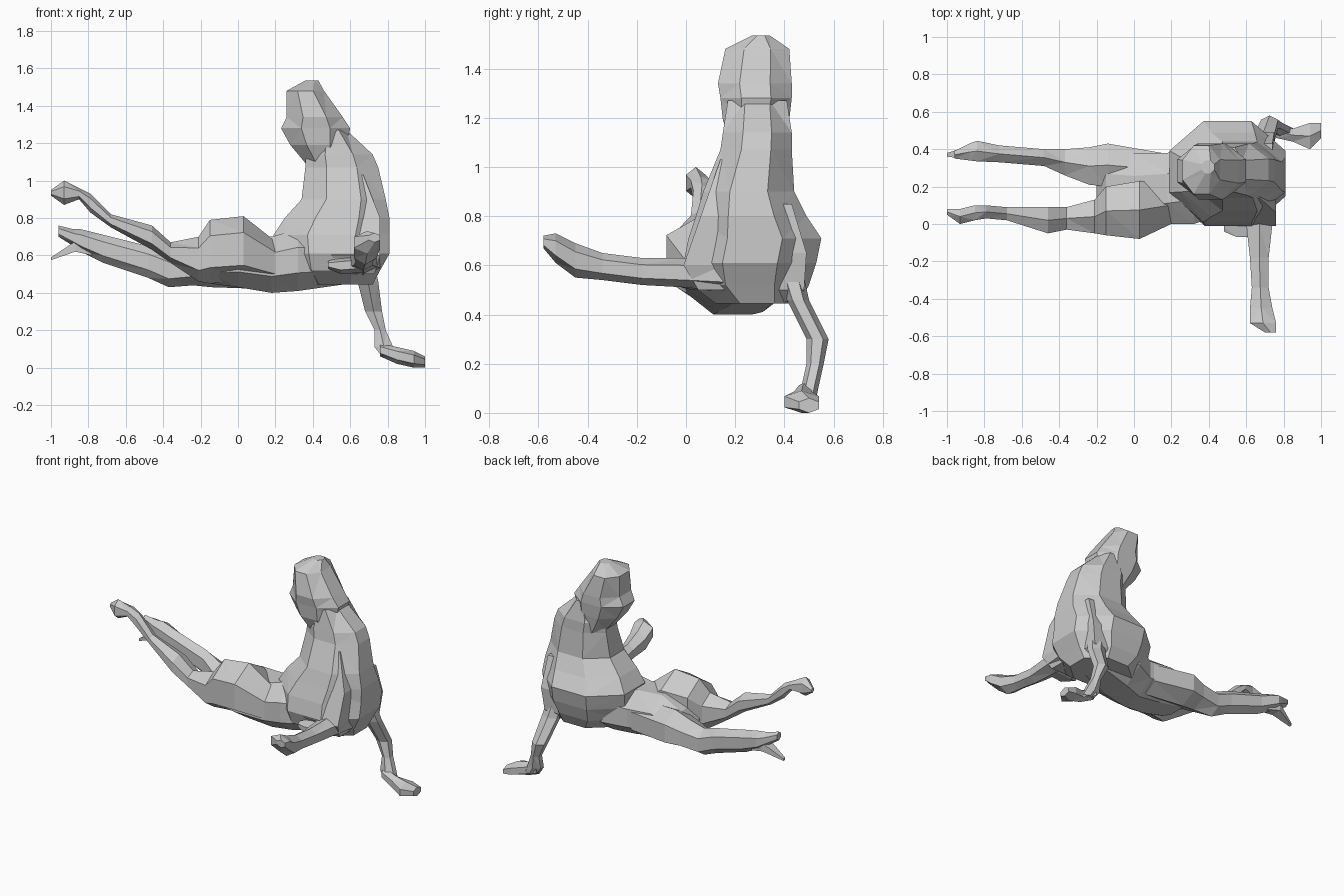
import bpy, bmesh, math


def loft(name, axis, sections, sides=6):
    """Skin along an axis; section = (position, a_min, a_max, b_min, b_max)."""
    bm = bmesh.new()
    rings = []
    reach = math.cos(math.pi / sides) if sides % 4 == 0 else 1.0
    for t, a0, a1, b0, b1 in sections:
        ring = []
        for i in range(sides):
            ang = 2 * math.pi * (i + 0.5) / sides
            ca, sa = math.cos(ang) / reach, math.sin(ang) / reach
            if sides == 6:
                ca /= math.cos(math.pi / 6)
            a = (a0 + a1) / 2 + (a1 - a0) / 2 * ca
            b = (b0 + b1) / 2 + (b1 - b0) / 2 * sa
            co = {'x': (t, a, b), 'y': (a, t, b), 'z': (a, b, t)}[axis]
            ring.append(bm.verts.new(co))
        rings.append(ring)
    for r, s in zip(rings, rings[1:]):
        for i in range(sides):
            j = (i + 1) % sides
            bm.faces.new((r[i], r[j], s[j], s[i]))
    bm.faces.new(rings[0])
    bm.faces.new(rings[-1])
    bmesh.ops.triangulate(bm, faces=bm.faces[:])
    bmesh.ops.recalc_face_normals(bm, faces=bm.faces[:])
    mesh = bpy.data.meshes.new(name)
    bm.to_mesh(mesh)
    bm.free()
    obj = bpy.data.objects.new(name, mesh)
    bpy.context.collection.objects.link(obj)
    return obj


# Torso widening toward the waist, z up
loft("torso", 'z', [
    (0.445, 0.32, 0.72, 0.12, 0.46),
    (0.52, 0.24, 0.76, 0.02, 0.50),
    (0.61, 0.20, 0.81, -0.01, 0.53),
    (0.71, 0.19, 0.81, 0.01, 0.55),
    (0.80, 0.25, 0.81, 0.04, 0.49),
    (0.90, 0.34, 0.79, 0.07, 0.44),
    (1.07, 0.36, 0.75, 0.14, 0.43),
    (1.14, 0.36, 0.72, 0.15, 0.43),
    (1.27, 0.44, 0.58, 0.17, 0.41)], 8)

# Flared corner above the reaching arm, and the one above the supporting arm
loft("front_shoulder", 'z', [
    (0.50, 0.56, 0.73, 0.05, 0.30),
    (0.60, 0.50, 0.76, -0.01, 0.34),
    (0.80, 0.50, 0.76, 0.06, 0.36),
    (1.03, 0.50, 0.67, 0.14, 0.36)], 4)
loft("back_shoulder", 'z', [
    (0.45, 0.50, 0.68, 0.30, 0.44),
    (0.50, 0.50, 0.73, 0.30, 0.48),
    (0.65, 0.50, 0.75, 0.30, 0.49),
    (0.85, 0.50, 0.74, 0.30, 0.43)], 4)

# Head with the chin hanging forward
loft("head", 'z', [
    (1.07, 0.38, 0.55, 0.20, 0.40),
    (1.19, 0.28, 0.58, 0.15, 0.42),
    (1.28, 0.23, 0.60, 0.14, 0.43),
    (1.34, 0.26, 0.56, 0.13, 0.43),
    (1.48, 0.26, 0.46, 0.16, 0.42),
    (1.535, 0.36, 0.43, 0.27, 0.34)], 8)

# Hips joining the torso and both thighs
loft("hips", 'x', [
    (0.60, 0.10, 0.46, 0.45, 0.70),
    (0.32, 0.00, 0.44, 0.41, 0.74),
    (0.18, 0.00, 0.38, 0.40, 0.70),
    (0.00, -0.04, 0.38, 0.43, 0.71),
    (-0.15, 0.00, 0.38, 0.45, 0.64),
    (-0.20, 0.06, 0.30, 0.47, 0.56)], 8)

# Raised leg on the front side
loft("raised_leg", 'x', [
    (0.22, 0.01, 0.20, 0.44, 0.66),
    (0.03, -0.08, 0.23, 0.46, 0.81),
    (-0.15, -0.06, 0.20, 0.45, 0.79),
    (-0.21, -0.05, 0.13, 0.46, 0.70),
    (-0.36, -0.03, 0.09, 0.56, 0.67),
    (-0.46, -0.05, 0.09, 0.63, 0.76),
    (-0.68, 0.02, 0.09, 0.75, 0.82),
    (-0.79, 0.03, 0.10, 0.83, 0.93),
    (-0.85, 0.02, 0.10, 0.90, 0.96),
    (-0.93, 0.00, 0.08, 0.87, 1.00),
    (-1.00, 0.05, 0.08, 0.92, 0.95)])

# Lower leg on the back side, ending in a forked foot
loft("lower_leg", 'x', [
    (0.15, 0.20, 0.38, 0.42, 0.66),
    (-0.14, 0.20, 0.43, 0.43, 0.67),
    (-0.24, 0.21, 0.41, 0.44, 0.63),
    (-0.37, 0.26, 0.40, 0.43, 0.61),
    (-0.48, 0.31, 0.40, 0.48, 0.65),
    (-0.72, 0.33, 0.42, 0.56, 0.71),
    (-0.84, 0.335, 0.445, 0.62, 0.74),
    (-0.88, 0.34, 0.43, 0.65, 0.74),
    (-0.96, 0.35, 0.39, 0.70, 0.76)])
loft("lower_foot_heel", 'x', [
    (-0.78, 0.36, 0.41, 0.60, 0.65),
    (-0.87, 0.345, 0.42, 0.62, 0.675),
    (-1.00, 0.36, 0.38, 0.575, 0.59)], 4)

# Arm reaching to the front, with a small elbow
loft("front_arm", 'y', [
    (0.15, 0.58, 0.76, 0.49, 0.66),
    (0.00, 0.60, 0.74, 0.51, 0.63),
    (-0.18, 0.62, 0.72, 0.52, 0.63),
    (-0.34, 0.63, 0.72, 0.54, 0.65),
    (-0.45, 0.62, 0.74, 0.55, 0.69),
    (-0.53, 0.62, 0.76, 0.61, 0.73),
    (-0.58, 0.70, 0.76, 0.67, 0.72)])
loft("elbow", 'x', [
    (0.48, -0.04, 0.01, 0.53, 0.57),
    (0.55, -0.07, 0.12, 0.50, 0.59),
    (0.68, -0.07, 0.12, 0.51, 0.60)])

# Supporting arm reaching the ground
loft("support_arm", 'z', [
    (0.55, 0.62, 0.73, 0.38, 0.48),
    (0.46, 0.64, 0.75, 0.41, 0.50),
    (0.30, 0.68, 0.77, 0.49, 0.58),
    (0.20, 0.73, 0.79, 0.49, 0.56),
    (0.11, 0.73, 0.83, 0.47, 0.54),
    (0.06, 0.77, 0.85, 0.46, 0.53)])
loft("support_hand", 'x', [
    (0.76, 0.46, 0.53, 0.06, 0.13),
    (0.85, 0.44, 0.51, 0.02, 0.11),
    (0.94, 0.40, 0.54, 0.00, 0.09),
    (1.00, 0.46, 0.54, 0.00, 0.06)])
